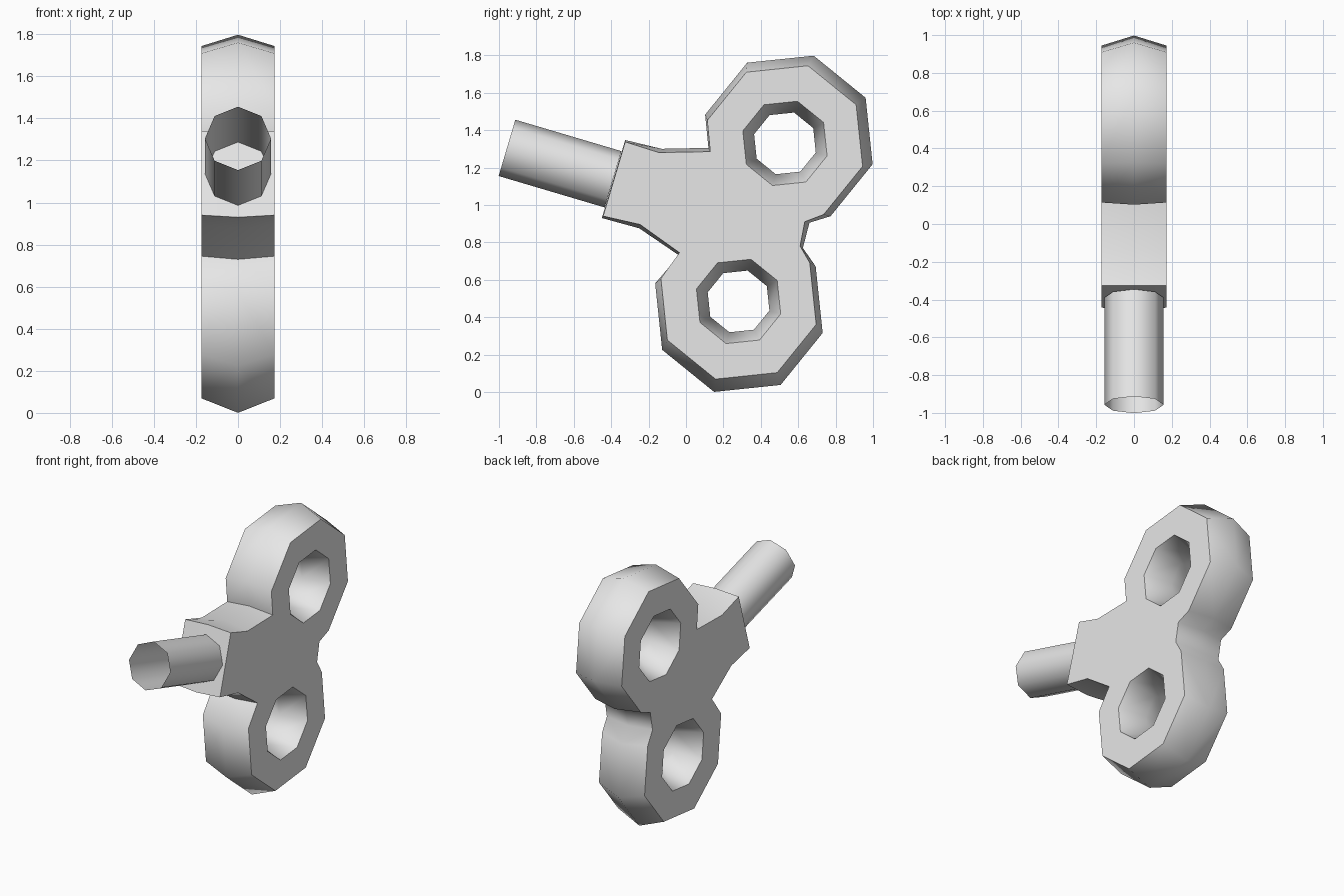
import bpy
import bmesh
from math import radians, sin, cos
from mathutils import Matrix, Vector

if "Cube" in bpy.data.objects:
    bpy.data.objects.remove(bpy.data.objects["Cube"], do_unlink=True)

HALF_WIDTH = 0.173
TILT = 16.5  # lean shared by the shank and the octagons

steel = bpy.data.materials.new("light_grey")
steel.use_nodes = True
grey = (0.8, 0.8, 0.8, 1)
steel.diffuse_color = grey
steel.node_tree.nodes["Principled BSDF"].inputs["Base Color"].default_value = grey


def octagon(centre, radius, first=0, count=8):
    """Clockwise (y, z) corners, starting from the left corner."""
    angles = [radians(180 - TILT - 45 * k) for k in range(first, first + count)]
    return [(centre[0] + radius * cos(a), centre[1] + radius * sin(a)) for a in angles]


def outline(collar_top, upper, waist, lower, collar_bottom, radius):
    return (collar_top + octagon(upper, radius, count=6) + waist
            + octagon(lower, radius, first=3, count=6) + collar_bottom)


def finish(bm, name):
    mesh = bpy.data.meshes.new(name)
    bm.to_mesh(mesh)
    bm.free()
    mesh.materials.append(steel)
    obj = bpy.data.objects.new(name, mesh)
    bpy.context.collection.objects.link(obj)
    bpy.ops.object.select_all(action="DESELECT")
    obj.select_set(True)
    bpy.context.view_layer.objects.active = obj
    bpy.ops.object.shade_smooth_by_angle(angle=radians(60))
    return obj


# Body outline at the middle ridge and at the flat sides
ridge = outline([(-.325, 1.347), (-.13, 1.3), (.12, 1.305)], (.55, 1.35),
                [(.66, .905), (.625, .77)], (.283, .448),
                [(-.037, .73), (-.25, .875), (-.45, .93)], .467)
upper_hole, lower_hole = (.529, 1.329), (.281, .484)
side = outline([(-.325, 1.337), (-.145, 1.28), (.13, 1.285)], upper_hole,
               [(.635, .91), (.61, .78)], lower_hole,
               [(-.035, .745), (-.245, .895), (-.443, .94)], .433)

# Pairs of loops: the rim, then the two holes that narrow in the middle
loops = [(side, ridge)]
for centre in (upper_hole, lower_hole):
    loops.append((octagon(centre, .235), octagon(centre, .172)))

bm = bmesh.new()
caps = {-1: [], 1: []}
for outer, middle in loops:
    mid_ring = [bm.verts.new((0, y, z)) for y, z in middle]
    for direction, cap_edges in caps.items():
        ring = [bm.verts.new((direction * HALF_WIDTH, y, z)) for y, z in outer]
        for i in range(len(ring)):
            bm.faces.new((ring[i - 1], ring[i], mid_ring[i], mid_ring[i - 1]))
            cap_edges.append(bm.edges.get((ring[i - 1], ring[i])))
for direction, cap_edges in caps.items():
    bmesh.ops.triangle_fill(bm, edges=cap_edges, use_beauty=True,
                            normal=(direction, 0, 0))
bmesh.ops.recalc_face_normals(bm, faces=bm.faces)
finish(bm, "double_ring_body")

# Hollow shank, open at its far end and seated on the collar
start, end = Vector((0, -.957, 1.305)), Vector((0, -.39, 1.137))
axis = end - start
bm = bmesh.new()
bmesh.ops.create_cone(bm, cap_ends=False, segments=8, radius1=.157, radius2=.157,
                      depth=axis.length)
bmesh.ops.transform(bm, verts=bm.verts, matrix=Matrix.Translation((start + end) / 2)
                    @ Matrix.Rotation(radians(-90 - TILT), 4, "X"))
bmesh.ops.recalc_face_normals(bm, faces=bm.faces)
# Keep the open tube facing outwards
for face in bm.faces:
    centre = face.calc_center_median()
    if face.normal.dot(centre - (start + end) / 2) < 0:
        face.normal_flip()
finish(bm, "shank")
